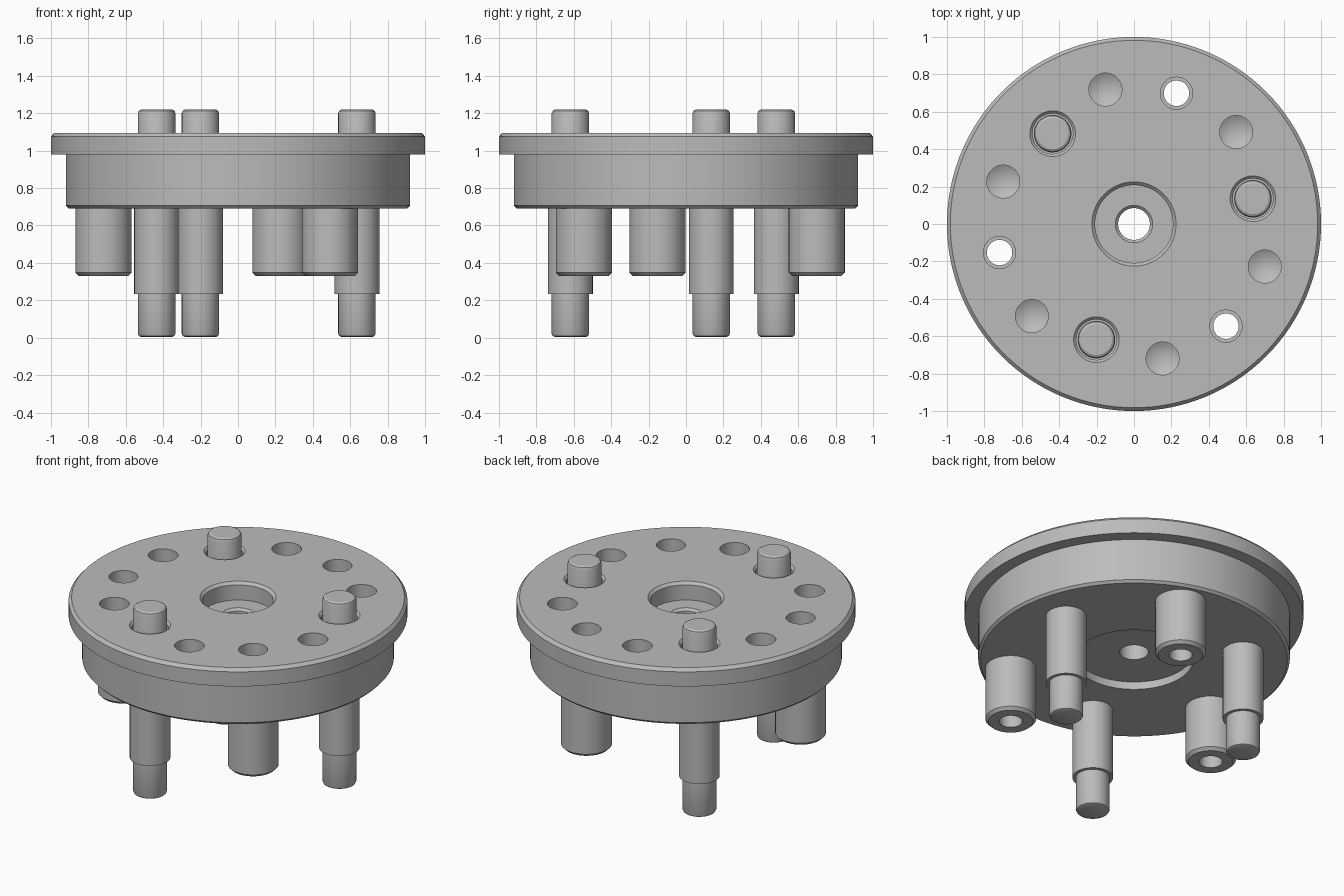
import bpy, bmesh
from math import radians, cos, sin, tau
from mathutils import Matrix, Vector

if "Cube" in bpy.data.objects:
    bpy.data.objects.remove(bpy.data.objects["Cube"], do_unlink=True)

TOP, FLANGE, BASE = 1.095, 0.98, 0.692   # plate levels
START = 12                               # angle of the first position on the hole circle

steel = bpy.data.materials.new("steel grey")
steel.use_nodes = True
steel.diffuse_color = (0.5, 0.5, 0.5, 1)
steel.node_tree.nodes["Principled BSDF"].inputs["Base Color"].default_value = (0.5, 0.5, 0.5, 1)


def lathe(bm, profile, at=(0, 0), steps=64, closed=False):
    """Turn an (r, z) profile about a vertical axis into bm."""
    part = bmesh.new()
    verts = [part.verts.new((r, 0, z)) for r, z in profile]
    edges = [part.edges.new(pair) for pair in zip(verts, verts[1:])]
    if closed:
        edges.append(part.edges.new((verts[-1], verts[0])))
    bmesh.ops.spin(part, geom=verts + edges, cent=(0, 0, 0), axis=(0, 0, 1),
                   angle=tau, steps=steps, use_merge=True)
    bmesh.ops.remove_doubles(part, verts=part.verts, dist=1e-5)
    bmesh.ops.recalc_face_normals(part, faces=part.faces)
    part.transform(Matrix.Translation(Vector((at[0], at[1], 0))))
    temp = bpy.data.meshes.new("temp")
    part.to_mesh(temp)
    part.free()
    bm.from_mesh(temp)
    bpy.data.meshes.remove(temp)


def finish(bm, name):
    mesh = bpy.data.meshes.new(name)
    bm.to_mesh(mesh)
    bm.free()
    mesh.materials.append(steel)
    obj = bpy.data.objects.new(name, mesh)
    bpy.context.collection.objects.link(obj)
    return obj


def activate(obj):
    bpy.ops.object.select_all(action='DESELECT')
    obj.select_set(True)
    bpy.context.view_layer.objects.active = obj


def smooth(obj):
    activate(obj)
    bpy.ops.object.shade_smooth_by_angle(angle=radians(30))


def polar(radius, degrees):
    return radius * cos(radians(degrees)), radius * sin(radians(degrees))


# Flanged plate with central counterbore, through hole and underside recess
bm = bmesh.new()
lathe(bm, [(0.085, BASE + 0.05), (0.35, BASE + 0.05), (0.35, BASE), (0.905, BASE),
           (0.92, BASE + 0.015), (0.92, FLANGE), (1, FLANGE), (1, TOP - 0.02),
           (0.982, TOP), (0.225, TOP), (0.208, TOP - 0.017), (0.208, FLANGE),
           (0.1, FLANGE), (0.085, FLANGE - 0.015)], steps=128, closed=True)
plate = finish(bm, "flanged_plate")

# Cutters: pin pockets, through holes and drilled blind holes
bm = bmesh.new()
above = TOP + 0.05
for i in range(12):
    angle = START + 30 * i
    if i % 4 == 0:
        lathe(bm, [(0, 1.03), (0.108, 1.03), (0.108, TOP - 0.014), (0.122, TOP),
                   (0.122, above), (0, above)], polar(0.65, angle))
    elif i % 4 == 2:
        lathe(bm, [(0, BASE - 0.05), (0.086, BASE - 0.05), (0.086, above), (0, above)],
              polar(0.735, angle))
    else:
        lathe(bm, [(0, TOP - 0.25), (0.088, TOP - 0.2), (0.088, above), (0, above)],
              polar(0.735, angle))
cutter = finish(bm, "hole_cutter")
cutter.hide_render = True
cut = plate.modifiers.new("holes", 'BOOLEAN')
cut.operation = 'DIFFERENCE'
cut.solver = 'EXACT'
cut.object = cutter
activate(plate)
bpy.ops.object.modifier_apply(modifier=cut.name)
bpy.data.objects.remove(cutter, do_unlink=True)
smooth(plate)

for k in range(3):
    # Stepped guide pins running through the plate
    bm = bmesh.new()
    lathe(bm, [(0, 0.005), (0.085, 0.005), (0.095, 0.01), (0.1, 0.022), (0.1, 0.235),
               (0.12, 0.235), (0.12, BASE + 0.1), (0.1, BASE + 0.1), (0.1, 1.2),
               (0.095, 1.213), (0.083, 1.22), (0, 1.22)],
          polar(0.65, START + 120 * k))
    smooth(finish(bm, f"guide_pin_{k + 1}"))

    # Hollow bushings under the through holes
    bm = bmesh.new()
    lathe(bm, [(0.068, 0.33), (0.132, 0.33), (0.15, 0.348), (0.15, BASE + 0.01),
               (0.068, BASE + 0.01)], polar(0.735, START + 60 + 120 * k), closed=True)
    smooth(finish(bm, f"bushing_{k + 1}"))
